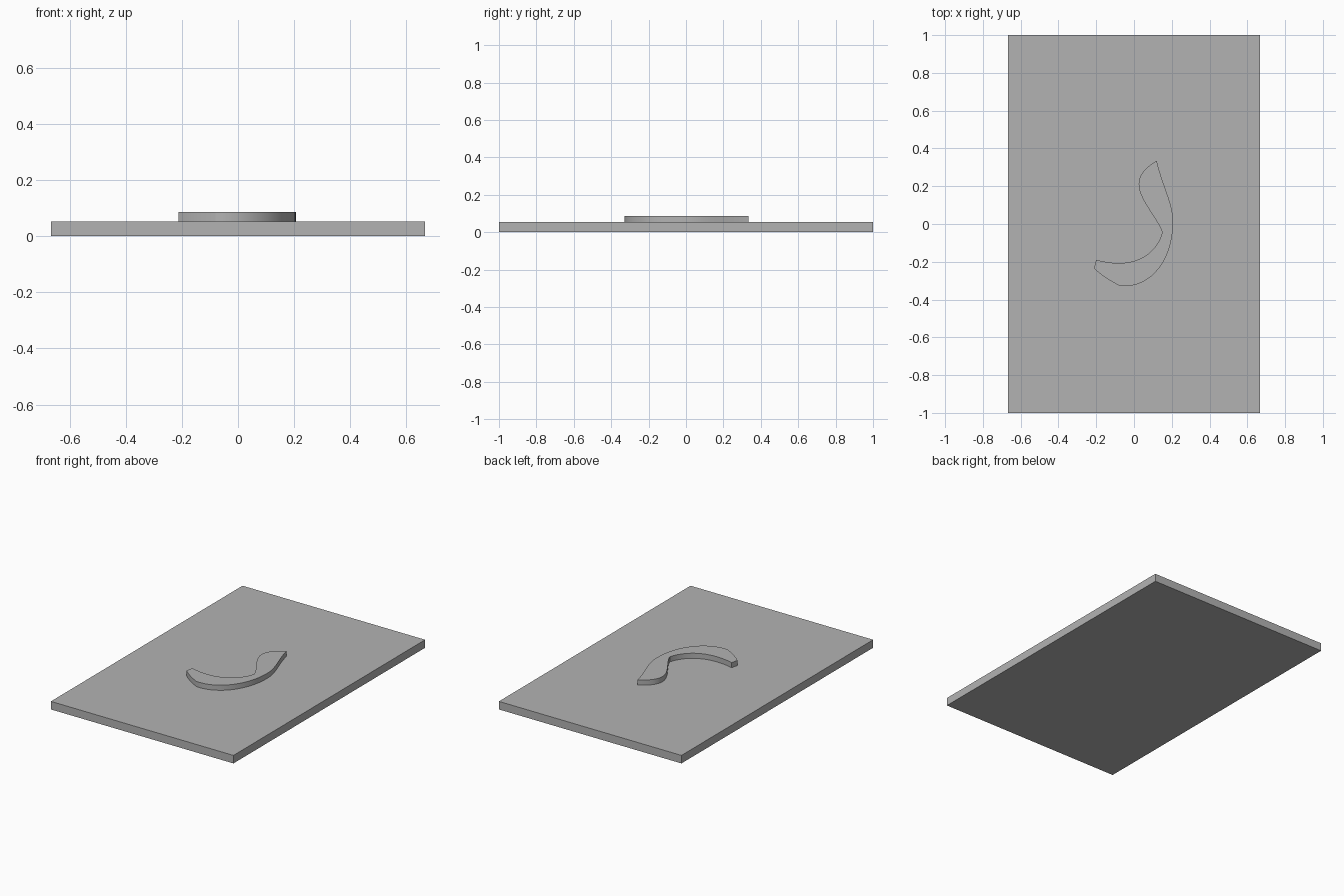
import bpy
import bmesh
from mathutils import Vector
from mathutils.geometry import interpolate_bezier

cube = bpy.data.objects.get("Cube")
if cube:
    bpy.data.objects.remove(cube, do_unlink=True)

grey = bpy.data.materials.new("plain grey")
grey.use_nodes = True
colour = (0.45, 0.45, 0.45, 1)
grey.diffuse_color = colour
grey.node_tree.nodes["Principled BSDF"].inputs["Base Color"].default_value = colour


def slab(name, outline, bottom, top):
    """Extrude a counter-clockwise outline into a closed solid."""
    bm = bmesh.new()
    base = bm.faces.new([bm.verts.new((x, y, bottom)) for x, y in outline])
    result = bmesh.ops.extrude_face_region(bm, geom=[base], use_keep_orig=True)
    raised = [v for v in result["geom"] if isinstance(v, bmesh.types.BMVert)]
    bmesh.ops.translate(bm, verts=raised, vec=(0, 0, top - bottom))
    bmesh.ops.recalc_face_normals(bm, faces=bm.faces)
    mesh = bpy.data.meshes.new(name)
    bm.to_mesh(mesh)
    bm.free()
    mesh.materials.append(grey)
    obj = bpy.data.objects.new(name, mesh)
    bpy.context.collection.objects.link(obj)
    return obj


def bezier_outline(start, segments, steps=16):
    """Chain Bezier segments; a lone end point makes a straight edge."""
    points = [start]
    for segment in segments:
        if len(segment) == 1:
            points.append(segment[0])
            continue
        ctrl = [Vector((*p, 0)) for p in (points[-1], *segment)]
        points += [p.xy[:] for p in interpolate_bezier(*ctrl, steps)[1:]]
    return points[:-1]


# Rectangular base plate
plate_height = 0.053
slab("base_plate", [(-0.667, -1), (0.667, -1), (0.667, 1), (-0.667, 1)], 0, plate_height)

# Raised hook-shaped relief, traced from its upper tip
tip = (0.12, 0.335)
hook = bezier_outline(tip, [
    [(0.06, 0.30), (0.025, 0.26), (0.025, 0.21)],
    [(0.025, 0.13), (0.125, 0.03), (0.15, -0.045)],
    [(0.12, -0.15), (0.03, -0.207), (-0.08, -0.207)],
    [(-0.12, -0.207), (-0.16, -0.20), (-0.2, -0.19)],
    [(-0.212, -0.235)],
    [(-0.17, -0.275), (-0.12, -0.305), (-0.075, -0.328)],
    [(0.08, -0.345), (0.207, -0.2), (0.207, 0.01)],
    [(0.207, 0.11), (0.155, 0.19), tip],
])
relief = slab("hook_relief", hook, plate_height, 0.087)

# Smooth the curved walls, keep rims and corners sharp
bpy.ops.object.select_all(action="DESELECT")
relief.select_set(True)
bpy.context.view_layer.objects.active = relief
bpy.ops.object.shade_smooth_by_angle()
